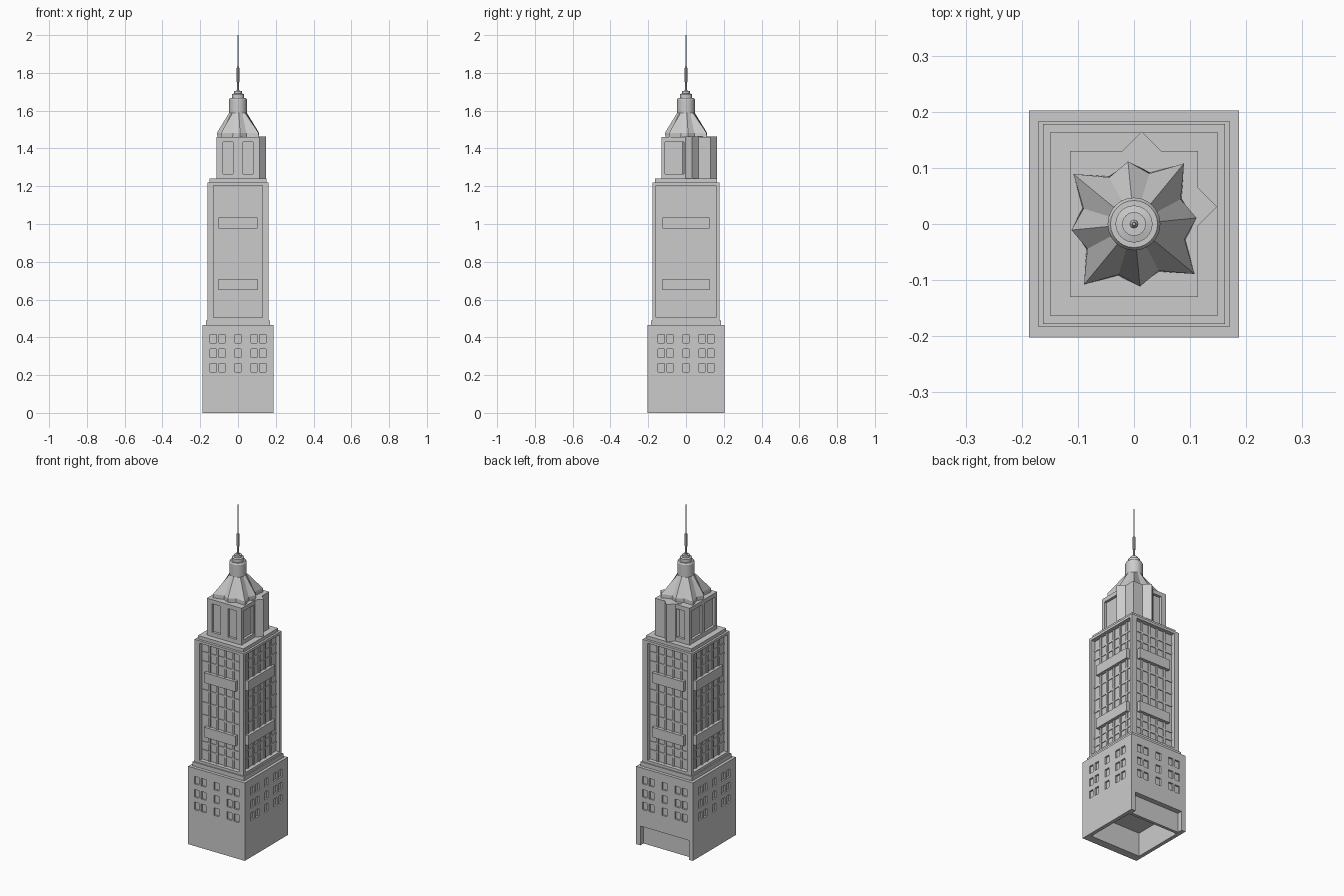
import bpy, bmesh, math
from mathutils import Matrix, Vector

if "Cube" in bpy.data.objects:
    bpy.data.objects.remove(bpy.data.objects["Cube"])

stone = bpy.data.materials.new("grey_stone")
stone.use_nodes = True
GREY = (0.6, 0.6, 0.6, 1)
stone.diffuse_color = GREY
stone.node_tree.nodes["Principled BSDF"].inputs["Base Color"].default_value = GREY

SIDES = [("x", -1), ("x", 1), ("y", -1), ("y", 1)]


def finish(name, bm):
    bmesh.ops.recalc_face_normals(bm, faces=bm.faces)
    mesh = bpy.data.meshes.new(name)
    bm.to_mesh(mesh)
    bm.free()
    mesh.materials.append(stone)
    ob = bpy.data.objects.new(name, mesh)
    bpy.context.collection.objects.link(ob)
    return ob


def boxes(name, specs):
    """One object out of many (centre, size) boxes."""
    bm = bmesh.new()
    for centre, size in specs:
        bmesh.ops.create_cube(bm, size=1, matrix=Matrix.Translation(centre) @ Matrix.Diagonal((*size, 1)))
    return finish(name, bm)


def block(hx, hy, z0, z1):
    return (0, 0, (z0 + z1) / 2), (2 * hx, 2 * hy, z1 - z0)


def on_wall(side, u, z, width, height, inner, outer):
    """Box on a wall: u runs along the wall, inner/outer are distances from the axis."""
    axis, sign = side
    mid, deep = sign * (inner + outer) / 2, outer - inner
    if axis == "x":
        return (mid, u, z), (deep, width, height)
    return (u, mid, z), (width, deep, height)


def cut(ob, specs):
    cutter = boxes(ob.name + "_cutter", specs)
    cutter.hide_render = True
    mod = ob.modifiers.new("cut", "BOOLEAN")
    mod.operation, mod.solver, mod.object = "DIFFERENCE", "EXACT", cutter
    bpy.context.view_layer.objects.active = ob
    bpy.ops.object.modifier_apply(modifier=mod.name)
    bpy.data.objects.remove(cutter)


def skin(name, rings):
    """Join rings of equal point count and close both ends."""
    bm = bmesh.new()
    loops = [[bm.verts.new(p) for p in ring] for ring in rings]
    for a, b in zip(loops, loops[1:]):
        for i in range(len(a)):
            j = (i + 1) % len(a)
            bm.faces.new((a[i], a[j], b[j], b[i]))
    bm.faces.new(loops[0])
    bm.faces.new(loops[-1])
    return finish(name, bm)


def circle(radius, z, n=16, turn=0.0):
    return [Vector((radius * math.cos(turn + math.tau * i / n),
                    radius * math.sin(turn + math.tau * i / n), z)) for i in range(n)]


def lathe(name, profile, n):
    ob = skin(name, [circle(r, z, n) for r, z in profile])
    bpy.ops.object.select_all(action="DESELECT")
    ob.select_set(True)
    bpy.context.view_layer.objects.active = ob
    bpy.ops.object.shade_smooth_by_angle(angle=math.radians(30))


# Base: hollow underneath, small windows all round, wide entrance at the back
BASE = {"x": 0.187, "y": 0.2025}
base = boxes("base", [block(BASE["x"], BASE["y"], 0, 0.465)])
cut(base, [block(0.165, 0.155, -0.1, 0.14)])
openings = [on_wall(s, u, z, 0.032, 0.045, BASE[s[0]] - 0.01, BASE[s[0]] + 0.05)
            for s in SIDES for z in (0.24, 0.315, 0.393)
            for u in (-0.131, -0.085, 0, 0.085, 0.131)]
openings.append(on_wall(("y", 1), 0, 0.03, 0.32, 0.17, BASE["y"] - 0.03, BASE["y"] + 0.05))
cut(base, openings)

# Shaft with a sunken panel on each wall
SHAFT = {"x": 0.1625, "y": 0.178}
PANEL = {"x": 0.32, "y": 0.26}
BAND = {"x": 0.25, "y": 0.207}
DEPTH = 0.025
boxes("shaft_plinth", [block(0.17, 0.184, 0.46, 0.49)])
shaft = boxes("shaft", [block(SHAFT["x"], SHAFT["y"], 0.485, 1.22)])
cut(shaft, [on_wall(s, 0, 0.855, PANEL[s[0]], 0.7, SHAFT[s[0]] - DEPTH, SHAFT[s[0]] + 0.05)
            for s in SIDES])
boxes("shaft_cap", [block(0.15, 0.163, 1.215, 1.24)])

# Broad bands, ribs and sills inside the sunken panels
bands, ribs, sills = [], [], []
for s in SIDES:
    wide, back = PANEL[s[0]], SHAFT[s[0]] - DEPTH
    bands += [on_wall(s, 0, z, BAND[s[0]], 0.06, back - 0.01, back + 0.02) for z in (0.68, 1.005)]
    count = 6 if s[0] == "x" else 5
    ribs += [on_wall(s, wide * (i / count - 0.5), 0.855, 0.012, 0.7, back - 0.01, back + 0.007)
             for i in range(1, count)]
    sills += [on_wall(s, 0, z, wide, 0.01, back - 0.01, back + 0.004)
              for z in (0.56, 0.61, 0.77, 0.845, 0.92, 1.09, 1.145)]
boxes("panel_bands", bands)
boxes("panel_ribs", ribs)
boxes("panel_sills", sills)

# Upper tower with tall windows
TOWER = {"x": 0.114, "y": 0.13}
tower = boxes("upper_tower", [block(TOWER["x"], TOWER["y"], 1.235, 1.46)])
slots = []
for s in SIDES:
    for sign in (-1, 1):
        if s[1] == 1 and sign == 1:
            continue  # taken by the corner turret
        u, w = (0.06, 0.1) if s[0] == "x" else (0.053, 0.054)
        slots.append(on_wall(s, sign * u, 1.35, w, 0.17, TOWER[s[0]] - 0.015, TOWER[s[0]] + 0.05))
cut(tower, slots)

# Corner turret set diagonally into the tower
turret = boxes("corner_turret", [block(0.095, 0.041, 1.235, 1.462)])
turret.location = (0.052, 0.069, 0)
turret.rotation_euler.z = -math.pi / 4

# Pleated star roof: long points at the corners, shorter ones between
TURN = math.radians(5.5)


def star(z):
    ring = circle(1, 0, 16, TURN)
    radii = (0.109, 0.096, 0.14, 0.096)
    if z > 1.47:
        radii = (0.112, 0.094, 0.14, 0.094)
    return [Vector((p.x * radii[i % 4], p.y * radii[i % 4], z)) for i, p in enumerate(ring)]


skin("star_roof", [star(1.455), star(1.483), circle(0.047, 1.588, 16, TURN)])

# Drum, stepped cap and mast
lathe("drum", [(0.047, 1.58), (0.047, 1.66), (0.042, 1.668), (0.033, 1.668), (0.033, 1.687),
               (0.021, 1.69), (0.021, 1.703)], 24)
lathe("mast", [(0.008, 1.7), (0.006, 1.715), (0.004, 1.75), (0.008, 1.752), (0.008, 1.825),
               (0.004, 1.83), (0.003, 2.0)], 8)
